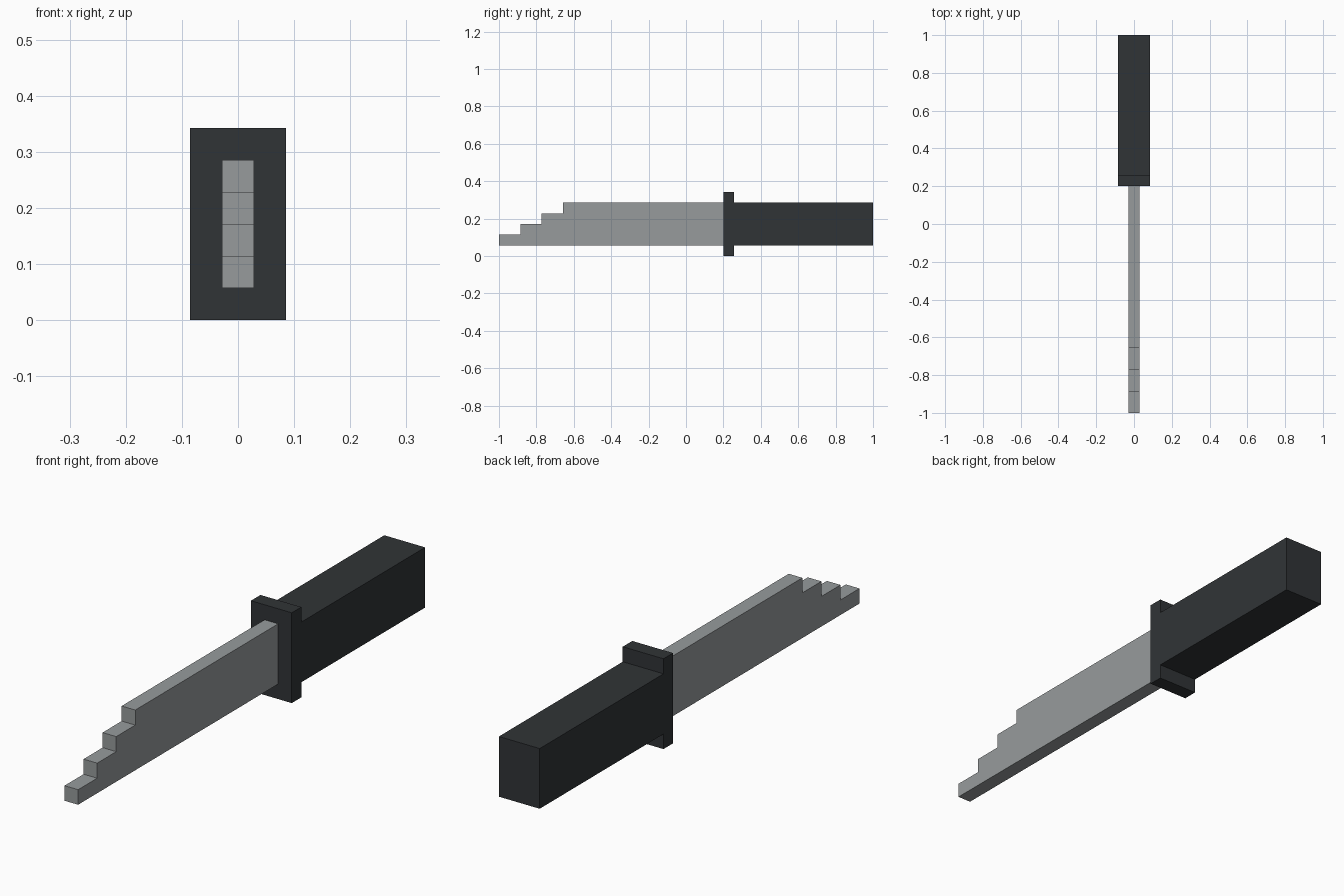
import bpy, bmesh

if "Cube" in bpy.data.objects:
    bpy.data.objects.remove(bpy.data.objects["Cube"])

U = 2 / 35  # the model sits on a regular grid, 35 units long


def material(name, color):
    mat = bpy.data.materials.new(name)
    mat.diffuse_color = color
    mat.use_nodes = True
    mat.node_tree.nodes["Principled BSDF"].inputs["Base Color"].default_value = mat.diffuse_color
    return mat


def extrude_profile(name, profile, half_width, mat):
    """Side profile (y, z) in grid units, extruded symmetrically across x."""
    bm = bmesh.new()
    verts = [bm.verts.new((-half_width * U, y * U - 1, z * U)) for y, z in profile]
    face = bm.faces.new(verts)
    moved = bmesh.ops.extrude_face_region(bm, geom=[face])["geom"]
    bmesh.ops.translate(bm, vec=(2 * half_width * U, 0, 0),
                        verts=[g for g in moved if isinstance(g, bmesh.types.BMVert)])
    bmesh.ops.recalc_face_normals(bm, faces=bm.faces)
    mesh = bpy.data.meshes.new(name)
    bm.to_mesh(mesh)
    bm.free()
    mesh.materials.append(mat)
    obj = bpy.data.objects.new(name, mesh)
    bpy.context.collection.objects.link(obj)
    return obj


def rect(y0, y1, z0, z1):
    return [(y0, z0), (y1, z0), (y1, z1), (y0, z1)]


steel = material("steel", (0.31, 0.33, 0.335, 1))
dark = material("dark_grip", (0.03, 0.034, 0.037, 1))

# Blade with a stepped tip
blade_profile = [(21, 1), (0, 1)]
for step in range(4):
    blade_profile.append((2 * step, step + 2))
    if step < 3:
        blade_profile.append((2 * step + 2, step + 2))
blade_profile.append((21, 5))
extrude_profile("blade", blade_profile, 0.5, steel)

# Guard plate and handle
extrude_profile("guard", rect(21, 22, 0, 6), 1.5, dark)
extrude_profile("handle", rect(22, 35, 1, 5), 1.5, dark)
